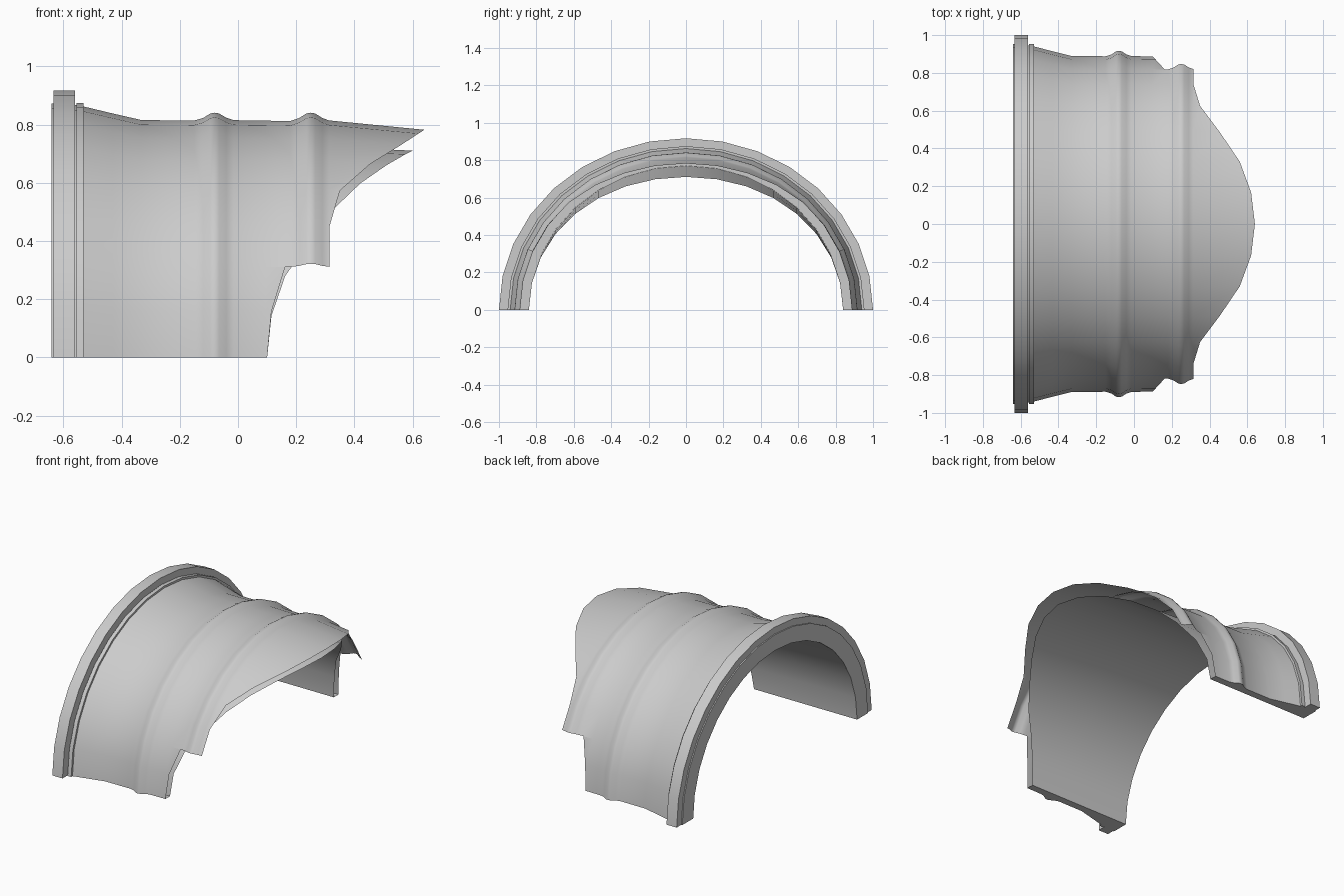
import bpy, bmesh, math

if "Cube" in bpy.data.objects:
    bpy.data.objects.remove(bpy.data.objects["Cube"])

SEG = 8                      # segments per half arch
ZS = 0.917                   # arch height to half-width ratio

# outer section: rear face, flange, step, skin with two raised ribs
RIM = [(-.64, .84), (-.64, .952), (-.633, .952), (-.633, 1), (-.56, 1),
       (-.56, .945), (-.555, .945), (-.555, .954), (-.53, .954), (-.53, .94)]
SKIN = [(-.53, .94), (-.43, .914), (-.33, .889), (-.15, .888), (-.12, .897),
        (-.095, .914), (-.08, .917), (-.065, .914), (-.04, .898), (-.015, .889),
        (.095, .887), (.18, .886), (.21, .897), (.235, .914), (.25, .917),
        (.265, .914), (.29, .897), (.313, .888), (.64, .853)]
# front edge position for each arch step, from base to crown
OUTER_END = [.10, .115, .162, .315, .35, .455, .56, .62, .64]
INNER_END = [.10, .115, .162, .25, .33, .42, .51, .575, .60]


def lerp(profile, x):
    for (x0, r0), (x1, r1) in zip(profile, profile[1:]):
        if x <= x1 and x1 > x0:
            return r0 + (r1 - r0) * max(0, x - x0) / (x1 - x0)
    return profile[-1][1]


def arch(x, ry, rz, k, side):
    a = math.pi / 2 * k / SEG
    return (x, side * ry * math.cos(a), rz * math.sin(a))


def trimmed(end):
    pts = [(min(x, end), r if x <= end else lerp(SKIN, end)) for x, r in SKIN[:-1]]
    pts.append((end, lerp(SKIN, end)))
    return [(x, r, r * ZS) for x, r in pts]


def liner(end):
    return [(x, .84, .77 - .048 * (x + .64)) for x in (-.64, -.64 + (end + .64) / 2, end)]


def build(name, strips, flip=False):
    """strips: (k, lower column, upper column), mirrored to both sides"""
    bm = bmesh.new()
    for side in (-1, 1):
        for k, lo, hi in strips:
            a = [bm.verts.new(arch(*p, k, side)) for p in lo]
            b = [bm.verts.new(arch(*p, k + 1, side)) for p in hi]
            for i in range(len(a) - 1):
                f = [a[i], a[i + 1], b[i + 1], b[i]]
                bm.faces.new(f[::-1] if (side > 0) != flip else f)
    bmesh.ops.remove_doubles(bm, verts=bm.verts, dist=1e-4)
    bmesh.ops.dissolve_degenerate(bm, edges=bm.edges, dist=1e-5)
    finish(name, bm)


def finish(name, bm):
    me = bpy.data.meshes.new(name)
    bm.to_mesh(me)
    bm.free()
    ob = bpy.data.objects.new(name, me)
    bpy.context.collection.objects.link(ob)
    bpy.ops.object.select_all(action='DESELECT')
    ob.select_set(True)
    bpy.context.view_layer.objects.active = ob
    bpy.ops.object.shade_smooth_by_angle(angle=math.radians(30))


# rear flange
rim = [(x, r, r * ZS) for x, r in RIM]
build("rear_flange", [(k, rim, rim) for k in range(SEG)])

# ribbed outer skin, notched above the second arch step
build("outer_skin", [(k, trimmed(.315 if k == 2 else OUTER_END[k]),
                      trimmed(OUTER_END[k + 1])) for k in range(SEG)])

# inner liner
build("inner_liner", [(k, liner(INNER_END[k]), liner(INNER_END[k + 1]))
                      for k in range(SEG)], flip=True)

# flat base strips closing the wall at the ground
bm = bmesh.new()
section = RIM + [p[:2] for p in trimmed(OUTER_END[0]) if p[0] < .1][1:]
section += [(.10, lerp(SKIN, .10)), (.10, .84)]
for side in (-1, 1):
    ring = [bm.verts.new((x, side * r, 0)) for x, r in section]
    face = bm.faces.new(ring)
    face.normal_update()
    if face.normal.z > 0:
        face.normal_flip()
finish("base_strips", bm)
